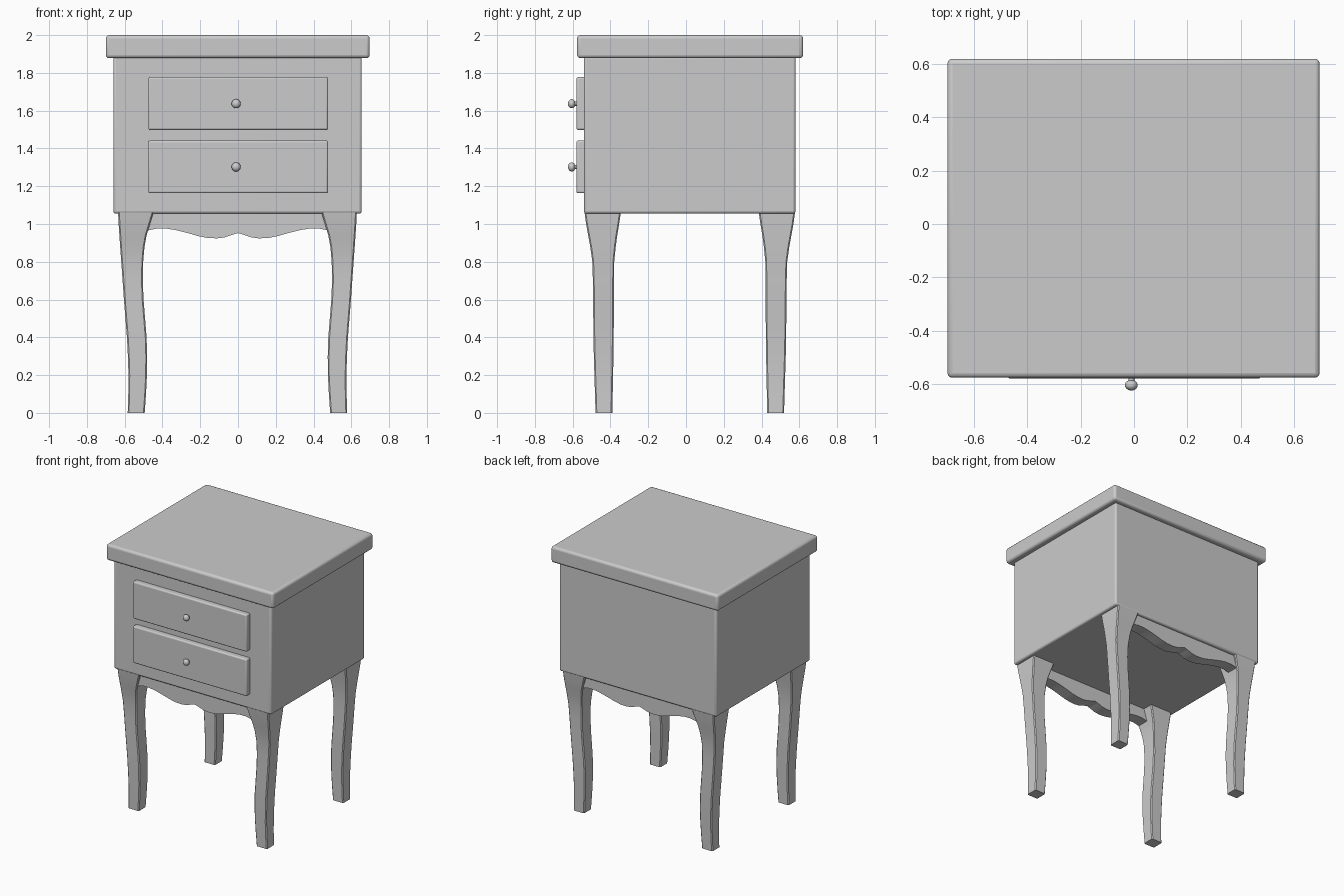
import bpy, bmesh, math
from mathutils import Matrix

if "Cube" in bpy.data.objects:
    bpy.data.objects.remove(bpy.data.objects["Cube"])

MID_Y = 0.02  # depth centre of the carcass and legs


def finish(name, bm, bevel=0.0, smooth=True):
    bmesh.ops.recalc_face_normals(bm, faces=bm.faces)
    mesh = bpy.data.meshes.new(name)
    bm.to_mesh(mesh)
    bm.free()
    ob = bpy.data.objects.new(name, mesh)
    bpy.context.collection.objects.link(ob)
    if bevel:
        mod = ob.modifiers.new("rounded_edges", 'BEVEL')
        mod.width = bevel
        mod.segments = 3
    if smooth:
        bpy.ops.object.select_all(action='DESELECT')
        ob.select_set(True)
        bpy.context.view_layer.objects.active = ob
        bpy.ops.object.shade_smooth_by_angle(angle=math.radians(35))
    return ob


def box(name, x, y, z, bevel):
    bm = bmesh.new()
    bmesh.ops.create_cube(bm, size=1)
    for v in bm.verts:
        v.co = [r[0] + (c + 0.5) * (r[1] - r[0]) for c, r in zip(v.co, (x, y, z))]
    return finish(name, bm, bevel)


# Carcass and table top
box("body", (-0.66, 0.655), (-0.54, 0.58), (1.055, 1.89), 0.014)
box("table_top", (-0.70, 0.697), (-0.577, 0.62), (1.878, 2.0), 0.018)

# Drawer fronts with round knobs
for label, z0, z1, knob_z in (("upper", 1.498, 1.778, 1.637), ("lower", 1.163, 1.442, 1.302)):
    box(label + "_drawer", (-0.475, 0.477), (-0.58, -0.53), (z0, z1), 0.01)
    bm = bmesh.new()
    bmesh.ops.create_uvsphere(bm, u_segments=20, v_segments=12, radius=1,
                              matrix=Matrix.Translation((-0.01, -0.605, knob_z))
                              @ Matrix.Diagonal((0.024, 0.02, 0.024, 1)))
    bmesh.ops.create_cone(bm, cap_ends=True, segments=16, radius1=0.011, radius2=0.011, depth=0.03,
                          matrix=Matrix.Translation((-0.01, -0.583, knob_z))
                          @ Matrix.Rotation(math.pi / 2, 4, 'X'))
    finish(label + "_knob", bm)

# Curved leg sections: height, outer x, inner x, outer y, inner y
LEG = [(1.06, .632, .445, .557, .365), (1.0, .629, .463, .549, .374),
       (.94, .625, .481, .538, .384), (.88, .621, .492, .527, .392),
       (.80, .615, .499, .516, .400), (.70, .608, .501, .513, .401),
       (.60, .601, .497, .512, .402), (.50, .593, .489, .511, .402),
       (.40, .585, .481, .510, .403), (.30, .580, .478, .508, .404),
       (.20, .577, .479, .505, .406), (.10, .578, .484, .502, .408),
       (0.0, .581, .491, .499, .410)]
CHAMFER = 0.007


def leg(name, sx, sy):
    bm = bmesh.new()
    rings = []
    for z, xo, xi, yo, yi in LEG:
        c = CHAMFER
        pts = [(xi + c, yi), (xo - c, yi), (xo, yi + c), (xo, yo - c),
               (xo - c, yo), (xi + c, yo), (xi, yo - c), (xi, yi + c)]
        rings.append([bm.verts.new((sx * x - 0.003, sy * y + MID_Y, z)) for x, y in pts])
    for a, b in zip(rings, rings[1:]):
        for i in range(8):
            j = (i + 1) % 8
            bm.faces.new((a[i], a[j], b[j], b[i]))
    bm.faces.new(rings[0])
    bm.faces.new(rings[-1])
    finish(name, bm)


# Scalloped apron lower edge, right half
EDGE = [(0, .952), (.03, .943), (.07, .929), (.11, .924), (.16, .926), (.21, .936),
        (.27, .953), (.33, .968), (.38, .976), (.43, .976), (.48, .965)]


def apron(name, sy):
    bm = bmesh.new()
    outline = [(-x, z) for x, z in reversed(EDGE[1:])] + EDGE
    outline += [(.48, 1.06), (-.48, 1.06)]
    face = bm.faces.new([bm.verts.new((x, sy * 0.536 + MID_Y, z)) for x, z in outline])
    ext = bmesh.ops.extrude_face_region(bm, geom=[face], use_keep_orig=True)
    for v in ext["geom"]:
        if isinstance(v, bmesh.types.BMVert):
            v.co.y -= sy * 0.09
    finish(name, bm)


# Legs at each corner, aprons at front and back
for side, sy in (("front", -1), ("back", 1)):
    apron(side + "_apron", sy)
    for hand, sx in (("left", -1), ("right", 1)):
        leg(side + "_" + hand + "_leg", sx, sy)
